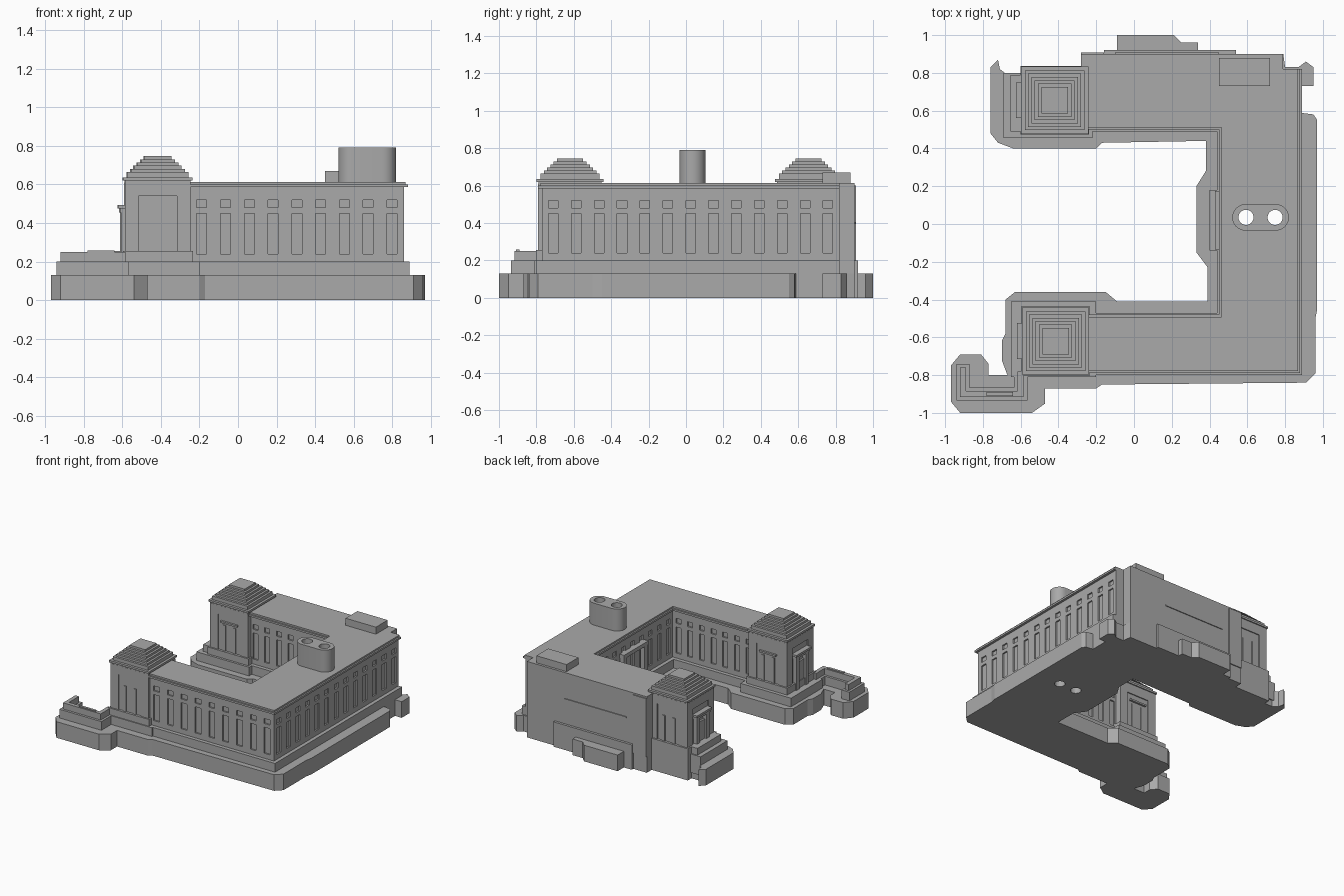
import bpy, bmesh, math
from mathutils import Vector

if "Cube" in bpy.data.objects:
    bpy.data.objects.remove(bpy.data.objects["Cube"])

stone = bpy.data.materials.new("grey stone")
stone.use_nodes = True
COLOUR = (0.4, 0.4, 0.4, 1)
stone.diffuse_color = COLOUR
stone.node_tree.nodes["Principled BSDF"].inputs["Base Color"].default_value = COLOUR


def finish(name, bm):
    bmesh.ops.recalc_face_normals(bm, faces=bm.faces)
    mesh = bpy.data.meshes.new(name)
    bm.to_mesh(mesh)
    bm.free()
    mesh.materials.append(stone)
    ob = bpy.data.objects.new(name, mesh)
    bpy.context.collection.objects.link(ob)
    return ob


def prism(name, outline, z0, z1):
    bm = bmesh.new()
    face = bm.faces.new([bm.verts.new((x, y, z0)) for x, y in outline])
    top = bmesh.ops.extrude_face_region(bm, geom=[face])["geom"]
    verts = [v for v in top if isinstance(v, bmesh.types.BMVert)]
    bmesh.ops.translate(bm, verts=verts, vec=(0, 0, z1 - z0))
    return finish(name, bm)


def add_box(bm, x0, x1, y0, y1, z0, z1):
    made = bmesh.ops.create_cube(bm, size=1)["verts"]
    for v in made:
        v.co = Vector((x1 if v.co.x > 0 else x0, y1 if v.co.y > 0 else y0,
                       z1 if v.co.z > 0 else z0))


def boxes(name, *specs):
    bm = bmesh.new()
    for spec in specs:
        add_box(bm, *spec)
    return finish(name, bm)


# U-shaped building outline, grown outward by o except along the plain back
def building(o):
    return [(-.25, -.77 - o), (.86 + o, -.77 - o), (.86 + o, .82), (.79, .82),
            (.79, .9), (-.28, .9), (-.28, .52 - o), (.47 - o, .52 - o),
            (.47 - o, -.5 + o), (-.25, -.5 + o)]


# Ground plinth with rounded projections
plinth_outline = [
    (-.97, -.94), (-.92, -1), (-.54, -1), (-.47, -.95), (-.47, -.87), (-.2, -.87),
    (-.17, -.85), (.91, -.84), (.96, -.79), (.96, -.5), (.97, -.45), (.97, .55),
    (.95, .58), (.87, .59), (.87, .73), (.95, .73), (.95, .83), (.91, .86),
    (.87, .83), (.8, .83), (.79, .9), (.54, .9), (.54, .92), (.34, .92),
    (.34, .96), (.25, .96), (.21, 1), (-.09, 1), (-.09, .92), (-.16, .92),
    (-.16, .89), (-.28, .89), (-.28, .82), (-.6, .82), (-.6, .79), (-.67, .79),
    (-.71, .82), (-.72, .87), (-.76, .83), (-.76, .48), (-.72, .43), (-.64, .4),
    (-.2, .4), (-.17, .43), (.38, .44), (.38, .28), (.33, .2), (.33, -.15),
    (.39, -.23), (.39, -.41), (-.09, -.41), (-.15, -.36), (-.63, -.36), (-.68, -.4),
    (-.68, -.58), (-.7, -.62), (-.7, -.72), (-.67, -.8), (-.77, -.8),
    (-.77, -.74), (-.81, -.69), (-.92, -.69), (-.97, -.75)]
drilled = [
    prism("plinth", plinth_outline, 0, .13),
    prism("base_course", building(.03), 0, .2),
    prism("wall_core", building(-.012), .2, .6),
    prism("base_band", building(0), .2, .24),
    prism("frieze", building(0), .52, .585),
    prism("cornice", building(.02), .585, .6),
    prism("roof_slab", building(.008), .6, .613),
]


# Pilasters and window spandrels along one straight wall
def facade(name, axis, start, end, wall, out, count):
    bm = bmesh.new()
    step = (end - start) / count
    lo, hi = sorted((wall, wall - out * .02))

    def put(a, b, z0, z1):
        if axis == "x":
            add_box(bm, a, b, lo, hi, z0, z1)
        else:
            add_box(bm, lo, hi, a, b, z0, z1)

    for i in range(count + 1):
        c = start + i * step
        put(max(start, c - step * .29), min(end, c + step * .29), .23, .53)
    for i in range(count):
        c = start + i * step
        put(c, c + step, .45, .48)
    return finish(name, bm)


facade("front_facade", "x", -.25, .86, -.77, -1, 9)
facade("east_facade", "y", -.77, .82, .86, 1, 13)
facade("court_north_facade", "x", -.26, .47, .52, -1, 7)
facade("court_south_facade", "x", -.26, .47, -.5, 1, 7)
facade("court_end_facade", "y", -.5, .52, .47, -1, 9)


# Corner towers with stepped roofs, west portals and court-side lintels
def tower(side, cx, cy, court):
    def square(h, z0, z1):
        return (cx - h, cx + h, cy - h, cy + h, z0, z1)

    boxes(side + "_tower_body", square(.162, .12, .63))
    boxes(side + "_tower_base", square(.182, 0, .255))
    boxes(side + "_tower_cornice", square(.169, .605, .62), square(.178, .62, .636))
    steps = 6
    boxes(side + "_tower_roof", *[square(.158 - i * .0175, .63, .664 + i * .0164)
                                  for i in range(steps)])
    # Corner piers and top band frame a shallow panel on each face
    piers = []
    for sx in (-1, 1):
        for sy in (-1, 1):
            px, py = cx + sx * .135, cy + sy * .135
            piers.append((px - .035, px + .035, py - .035, py + .035, .25, .61))
    piers.append(square(.17, .54, .61))
    boxes(side + "_tower_piers", *piers)
    # Portal
    w = cx - .162
    jambs = [(w - .03, w, cy + s * .06 - .018, cy + s * .06 + .018, .2, .47)
             for s in (-1, 1)]
    boxes(side + "_portal", *jambs, (w - .034, w, cy - .085, cy + .085, .455, .475),
          (w - .042, w, cy - .095, cy + .095, .475, .492),
          (w - .015, w, cy - .05, cy + .05, .2, .41))
    # Lintel and slim window jambs facing the court
    y = cy + court * .162
    lo, hi = sorted((y, y + court * .016))
    boxes(side + "_court_lintel", (cx - .075, cx + .075, lo, hi, .478, .492))
    for s, face in ((court, "court"), (-court, "outer")):
        y = cy + s * .162
        lo, hi = sorted((y, y + s * .007))
        boxes(side + "_" + face + "_window_jambs",
              *[(cx + k - .012, cx + k + .012, lo, hi, .25, .46)
                for k in (-.045, .045)])


tower("south", -.415, -.62, 1)
tower("north", -.42, .655, -1)

# Terraces around the towers
boxes("south_terrace", (-.65, -.2, -.81, -.41, .05, .2))
boxes("north_terrace", (-.69, -.22, .455, .8, .05, .2), (-.655, -.55, .49, .79, .1, .255))

# Low garden wall on the front corner spur
for name, w, top in (("spur_wall_base", .035, .2), ("spur_wall_top", .016, .25)):
    boxes(name, (-.905 - w, -.905 + w, -.9 - w, -.775 + w, .1, top),
          (-.905 - w, -.6 + w, -.9 - w, -.9 + w, .1, top),
          (-.6 - w, -.6 + w, -.9 - w, -.78, .1, top))
boxes("spur_bench", (-.78, -.64, -.91, -.89, .24, .258))

# Court entrance
boxes("court_entrance_base", (.4, .47, -.14, .18, .1, .2))
boxes("court_entrance", *[(.435, .47, c - .02, c + .02, .2, .46) for c in (-.11, .15)],
      (.43, .47, -.135, .175, .45, .48))

# Back ledges
boxes("back_ledges", (-.16, .54, .88, .92, 0, .2), (-.1, .45, .89, .907, .395, .405),
      (-.28, -.16, .88, .908, .13, .6))

# Rooftop block
boxes("roof_block", (.45, .72, .73, .88, .6, .67))

# Twin-flue chimney with rounded ends
CX, CY, R, HALF = .67, .035, .07, .08
stadium = []
for i in range(26):
    end = 1 if i < 13 else -1
    a = math.pi * ((i if i < 13 else i - 1) / 12 - .5)
    stadium.append((CX + end * HALF + R * math.cos(a), CY + R * math.sin(a)))
chimney = prism("chimney", stadium, .6, .79)
drilled.append(chimney)

# Flues run straight down through the building
bm = bmesh.new()
for s in (-1, 1):
    made = bmesh.ops.create_cone(bm, cap_ends=True, segments=24, radius1=.04,
                                 radius2=.04, depth=2)["verts"]
    bmesh.ops.translate(bm, verts=made, vec=(CX + s * .077, CY, .4))
cutter = finish("flue_cutter", bm)
cutter.hide_render = True
cutter.hide_viewport = True
for ob in drilled:
    mod = ob.modifiers.new("flues", "BOOLEAN")
    mod.operation = "DIFFERENCE"
    mod.solver = "EXACT"
    mod.object = cutter

bpy.ops.object.select_all(action="DESELECT")
chimney.select_set(True)
bpy.context.view_layer.objects.active = chimney
bpy.ops.object.shade_smooth_by_angle(angle=math.radians(30))
